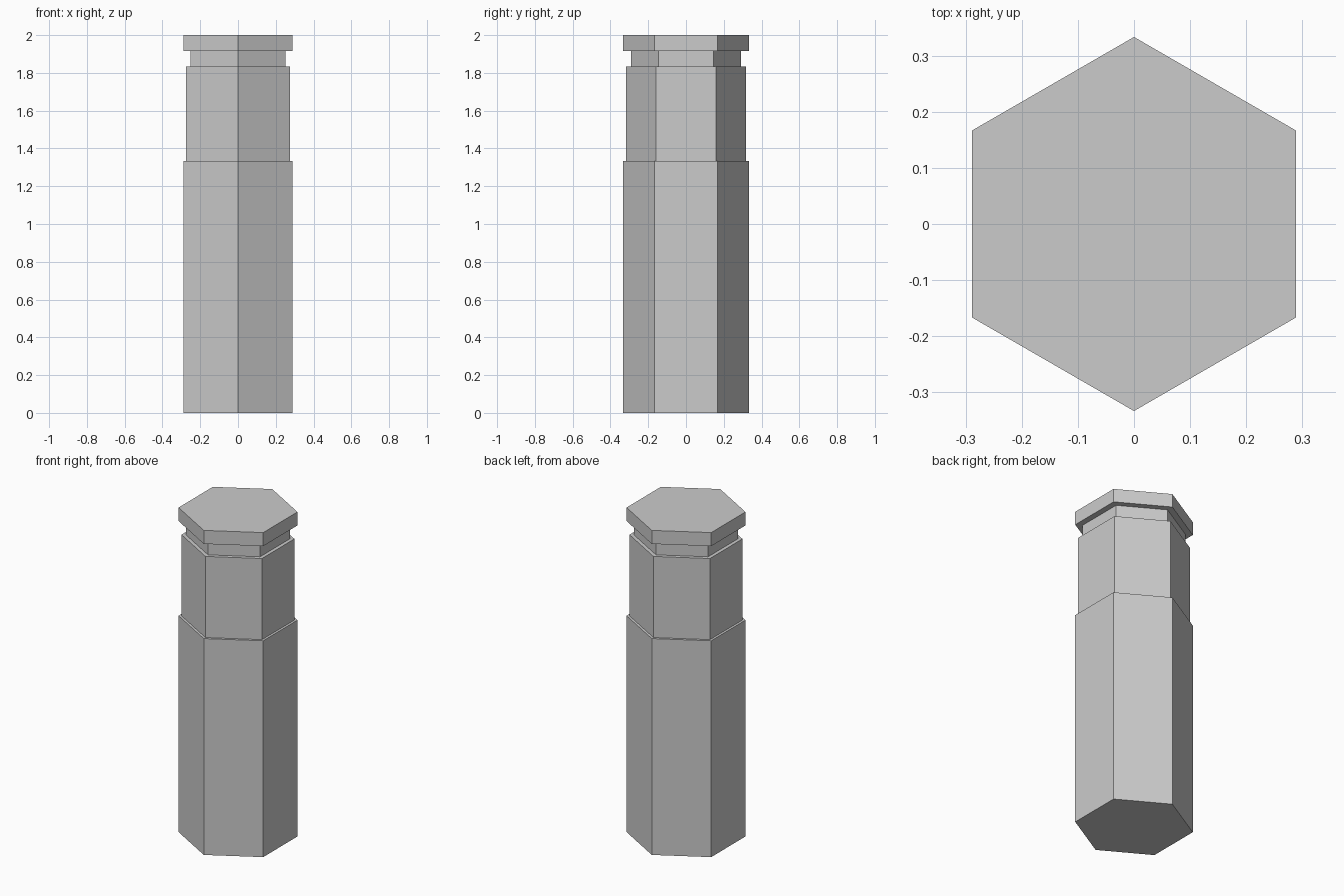
import bpy
import bmesh
import math

cube = bpy.data.objects.get("Cube")
if cube:
    bpy.data.objects.remove(cube, do_unlink=True)

# Single flat grey
grey = bpy.data.materials.new("plain_grey")
grey.use_nodes = True
colour = (0.6, 0.6, 0.6, 1.0)
grey.diffuse_color = colour
grey.node_tree.nodes["Principled BSDF"].inputs["Base Color"].default_value = colour

SIDES = 6


def ring(bm, radius, z):
    """Hexagon with corners pointing to the front and back."""
    angles = [math.pi / 2 + math.tau * i / SIDES for i in range(SIDES)]
    return [bm.verts.new((radius * math.cos(a), radius * math.sin(a), z)) for a in angles]


# Stepped outline: (radius, height of the section top)
sections = [
    (0.3333, 1.3333),  # lower shaft
    (0.3167, 1.8333),  # upper shaft
    (0.2917, 1.9167),  # neck
    (0.3333, 2.0),     # cap
]

# One closed solid with a step between sections
bm = bmesh.new()
rings = []
bottom = 0.0
for radius, top in sections:
    rings += [ring(bm, radius, bottom), ring(bm, radius, top)]
    bottom = top

for low, high in zip(rings, rings[1:]):
    for i in range(SIDES):
        j = (i + 1) % SIDES
        bm.faces.new((low[i], low[j], high[j], high[i]))
bm.faces.new(reversed(rings[0]))
bm.faces.new(rings[-1])
bm.normal_update()

mesh = bpy.data.meshes.new("stepped_hexagonal_post")
bm.to_mesh(mesh)
bm.free()
mesh.materials.append(grey)
post = bpy.data.objects.new("stepped_hexagonal_post", mesh)
bpy.context.collection.objects.link(post)
